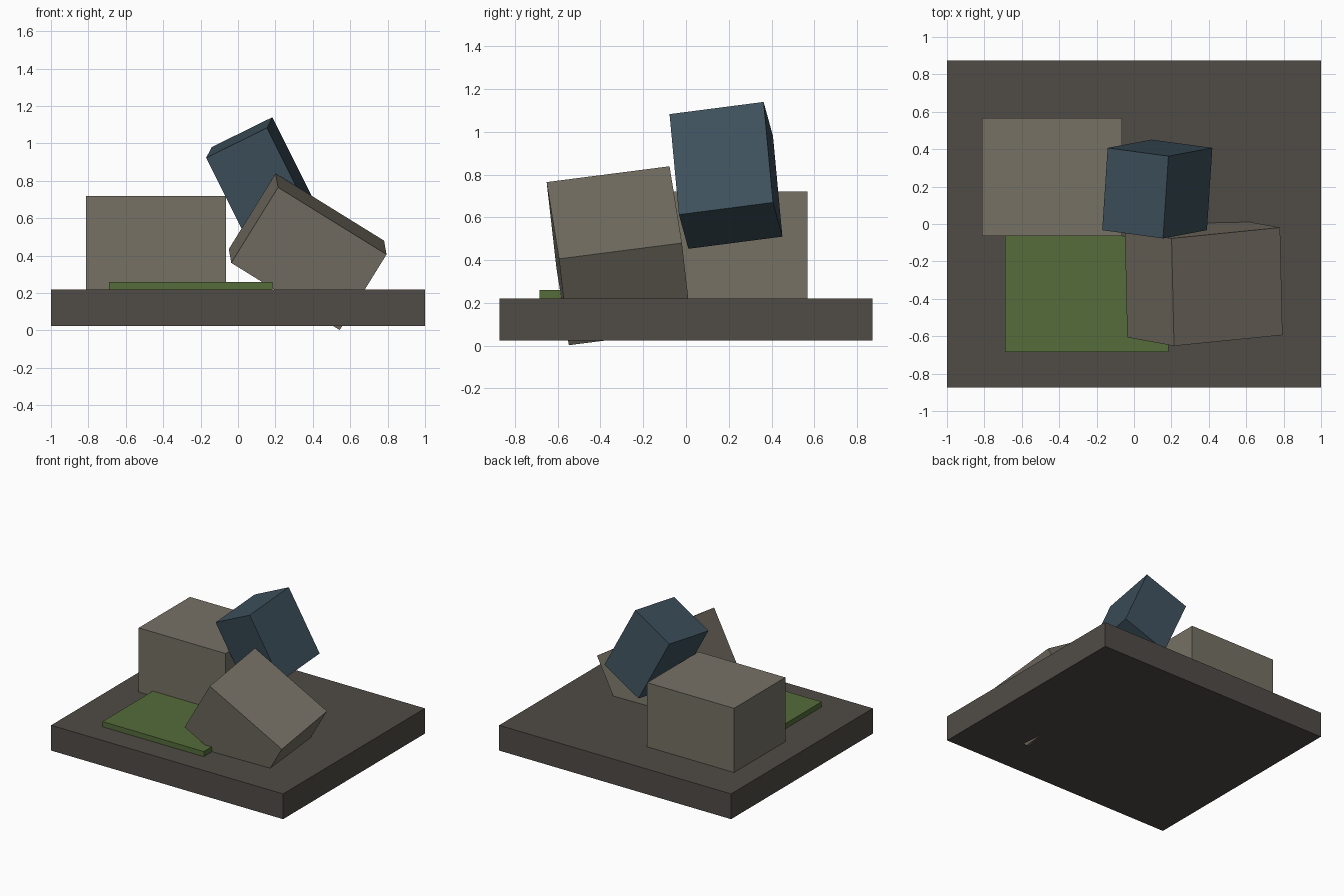
import bpy, bmesh
from mathutils import Matrix, Vector

if "Cube" in bpy.data.objects:
    bpy.data.objects.remove(bpy.data.objects["Cube"])


def material(name, rgb):
    """Flat colour from 0-255 sRGB values, stored as linear."""
    m = bpy.data.materials.new(name)
    lin = [((c / 255 + 0.055) / 1.055) ** 2.4 for c in rgb]
    m.diffuse_color = (*lin, 1)
    m.use_nodes = True
    m.node_tree.nodes["Principled BSDF"].inputs["Base Color"].default_value = m.diffuse_color
    return m


def block(name, corner, u, v, w, mat):
    """Box spanned by three edge vectors from one corner."""
    u, v, w = Vector(u), Vector(v), Vector(w)
    centre = Vector(corner) + (u + v + w) / 2
    frame = Matrix((u, v, w)).transposed().to_4x4()
    bm = bmesh.new()
    bmesh.ops.create_cube(bm, size=1, matrix=Matrix.Translation(centre) @ frame)
    bmesh.ops.recalc_face_normals(bm, faces=bm.faces)
    mesh = bpy.data.meshes.new(name)
    bm.to_mesh(mesh)
    bm.free()
    mesh.materials.append(mat)
    bpy.context.collection.objects.link(bpy.data.objects.new(name, mesh))


def upright(name, lo, hi, mat):
    """Axis-aligned box between two corners."""
    d = Vector(hi) - Vector(lo)
    block(name, lo, (d.x, 0, 0), (0, d.y, 0), (0, 0, d.z), mat)


dark_stone = material("dark stone", (80, 75, 70))
light_stone = material("light stone", (118, 113, 101))
moss = material("moss green", (85, 108, 58))
slate = material("slate blue", (61, 80, 92))

# Ground slab
upright("base_slab", (-1, -0.873, 0.023), (1, 0.873, 0.22), dark_stone)

# Upright stone and moss patch
upright("upright_stone", (-0.812, -0.063, 0.22), (-0.063, 0.568, 0.72), light_stone)
upright("moss_patch", (-0.69, -0.685, 0.22), (0.185, -0.063, 0.26), moss)

# Tipped stone sunk into the slab, from its front top corner
block("tipped_stone", (0.214, -0.652, 0.765),
      (0.58, 0.058, -0.359), (-0.25, 0.046, -0.404), (-0.013, 0.575, 0.074), light_stone)

# Blue stone leaning on top, from its front top corner
block("leaning_blue_stone", (0.155, -0.077, 1.083),
      (-0.325, 0.044, -0.16), (0.235, 0.044, -0.47), (0.029, 0.44, 0.057), slate)
